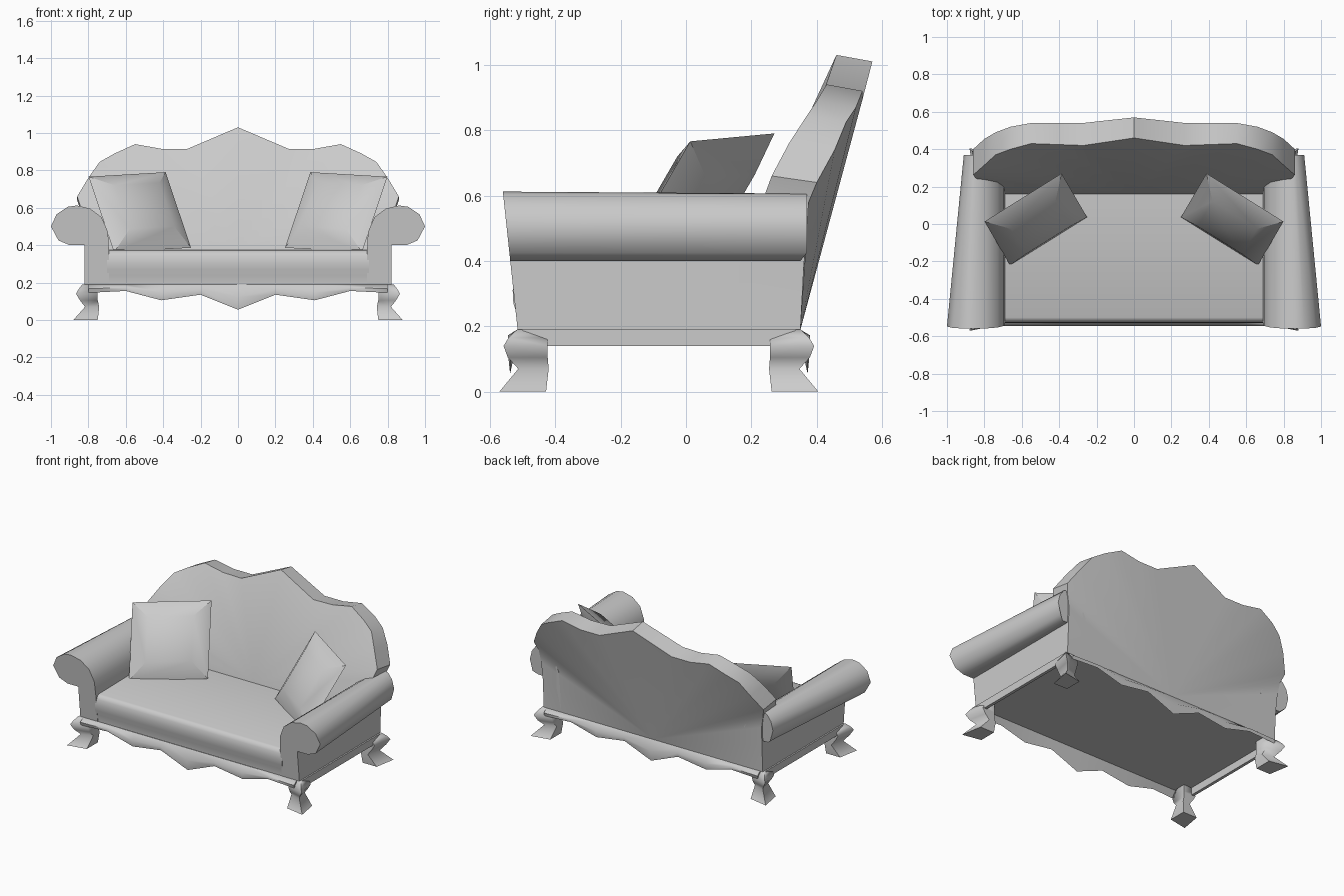
import bpy, bmesh
from math import radians
from mathutils import Vector

if "Cube" in bpy.data.objects:
    bpy.data.objects.remove(bpy.data.objects["Cube"])


def loft(name, rings, tip_a=None, tip_b=None, angle=38):
    """Skin closed rings of points; ends get a flat cap or a fan to a tip point."""
    bm = bmesh.new()
    loops = [[bm.verts.new(p) for p in r] for r in rings]
    n = len(loops[0])
    for a, b in zip(loops, loops[1:]):
        for i in range(n):
            j = (i + 1) % n
            bm.faces.new((a[i], a[j], b[j], b[i]))
    for ring, tip in ((loops[0], tip_a), (loops[-1], tip_b)):
        if tip is None:
            bm.faces.new(ring)
        else:
            t = bm.verts.new(tip)
            for i in range(n):
                bm.faces.new((ring[i], ring[(i + 1) % n], t))
    bmesh.ops.recalc_face_normals(bm, faces=bm.faces)
    me = bpy.data.meshes.new(name)
    bm.to_mesh(me)
    bm.free()
    ob = bpy.data.objects.new(name, me)
    bpy.context.collection.objects.link(ob)
    bpy.ops.object.select_all(action='DESELECT')
    ob.select_set(True)
    bpy.context.view_layer.objects.active = ob
    bpy.ops.object.shade_smooth_by_angle(angle=radians(angle))
    return ob


SIDES = ((-1, "left"), (1, "right"))
MID_Y = -0.083  # middle of the base frame

# Seat: softly rounded front profile extruded along x
seat = [(-.513, .19), (-.516, .235), (-.528, .27), (-.53, .31), (-.526, .345),
        (-.515, .365), (-.5, .372), (.18, .38), (.34, .19)]
loft("seat", [[(x, y, z) for y, z in seat] for x in (-.7, .7)], angle=50)

# Backrest: scalloped outline, wings curling forward (x, z, front y, rear y)
half = [(.27, .915, .42, .54), (.41, .915, .425, .54), (.55, .94, .43, .54),
        (.66, .89, .40, .52), (.74, .845, .37, .49), (.80, .76, .315, .455),
        (.86, .66, .262, .40), (.84, .60, .24, .375), (.825, .5, .21, .37),
        (.82, .38, .16, .36), (.82, .19, .16, .35)]
outline = [(0, 1.03, .46, .57)] + half + [(-x, z, f, b) for x, z, f, b in reversed(half)]
front = [(x, f, z) for x, z, f, b in outline]
rear = [(x, b, z - (.02 if z > .5 else 0)) for x, z, f, b in outline]
loft("backrest", [front, rear], (0, .16, .38), (0, .35, .19), angle=45)

# Rolled arms: scroll section, narrowing towards the back
scroll = [(.82, .19), (.82, .4), (.90, .4), (.96, .425), (1, .5), (.97, .565),
          (.91, .605), (.86, .612), (.79, .595), (.73, .55), (.695, .47),
          (.69, .37), (.69, .19)]
for s, side in SIDES:
    a = [(s * x, -.515 - (z - .19) * .107, z) for x, z in scroll]
    b = [(s * (x if x <= .82 else .82 + (x - .82) * .5),
          .35 + (.02 if z > .42 else 0), z - (.006 if z > .55 else 0)) for x, z in scroll]
    loft(side + "_arm", [a, b], angle=65)

# Scalloped front and back aprons: flare out below the seat, then tuck under
wave = [(0, .055), (.2, .135), (.41, .105), (.6, .155), (.8, .145)]
wave = [(-x, z) for x, z in reversed(wave[1:])] + wave
for sy, end in ((-1, "front"), (1, "back")):
    rings = []
    for x, z in wave:
        drop = .19 - z
        section = ((.433, .19), (.462, .19 - drop * .5), (.455, z), (.425, .188))
        rings.append([(x, MID_Y + sy * d, h) for d, h in section])
    loft(end + "_apron", rings, angle=60)

# Straight side rails
for s, side in SIDES:
    loft(side + "_rail", [[(s * x, y, z) for x, z in ((.81, .14), (.83, .14), (.83, .19), (.81, .19))]
                          for y in (-.5, .335)])

# Cabriole legs: kite sections (z, inner x, outer x, inner y, outer y from MID_Y)
leg = [(0, .75, .88, .345, .488), (.07, .742, .818, .337, .43),
       (.105, .75, .845, .34, .462), (.14, .75, .866, .34, .475),
       (.165, .75, .852, .34, .46), (.19, .75, .832, .34, .434)]
for s, side in SIDES:
    for sy, end in ((-1, "front"), (1, "back")):
        rings = []
        for z, xi, xo, yi, yo in leg:
            cut = .025
            rings.append([(s * x, MID_Y + sy * y, z) for x, y in
                          ((xi, yi), (xo - cut, yi), (xo, yo), (xi, yo - cut))])
        loft(f"{end}_{side}_leg", rings, angle=80)

# Throw pillows: pinched square seam, puffed on both faces
for s, side in SIDES:
    c = Vector((-.525, .025, .576))
    u = Vector((.848, .53, .05)).normalized()
    v = Vector((-.28, .48, .83)).normalized()
    n = u.cross(v).normalized()

    def place(i, j, h):
        p = c + u * i + v * j + n * h
        return (-s * p.x, p.y, p.z)

    def ring(r, h):
        return [place(i * r, j * r, h) for i, j in ((-1, -1), (1, -1), (1, 1), (-1, 1))]

    loft(side + "_pillow", [ring(.14, -.062), ring(.243, 0), ring(.14, .062)],
         place(0, 0, -.08), place(0, 0, .08), angle=40)
